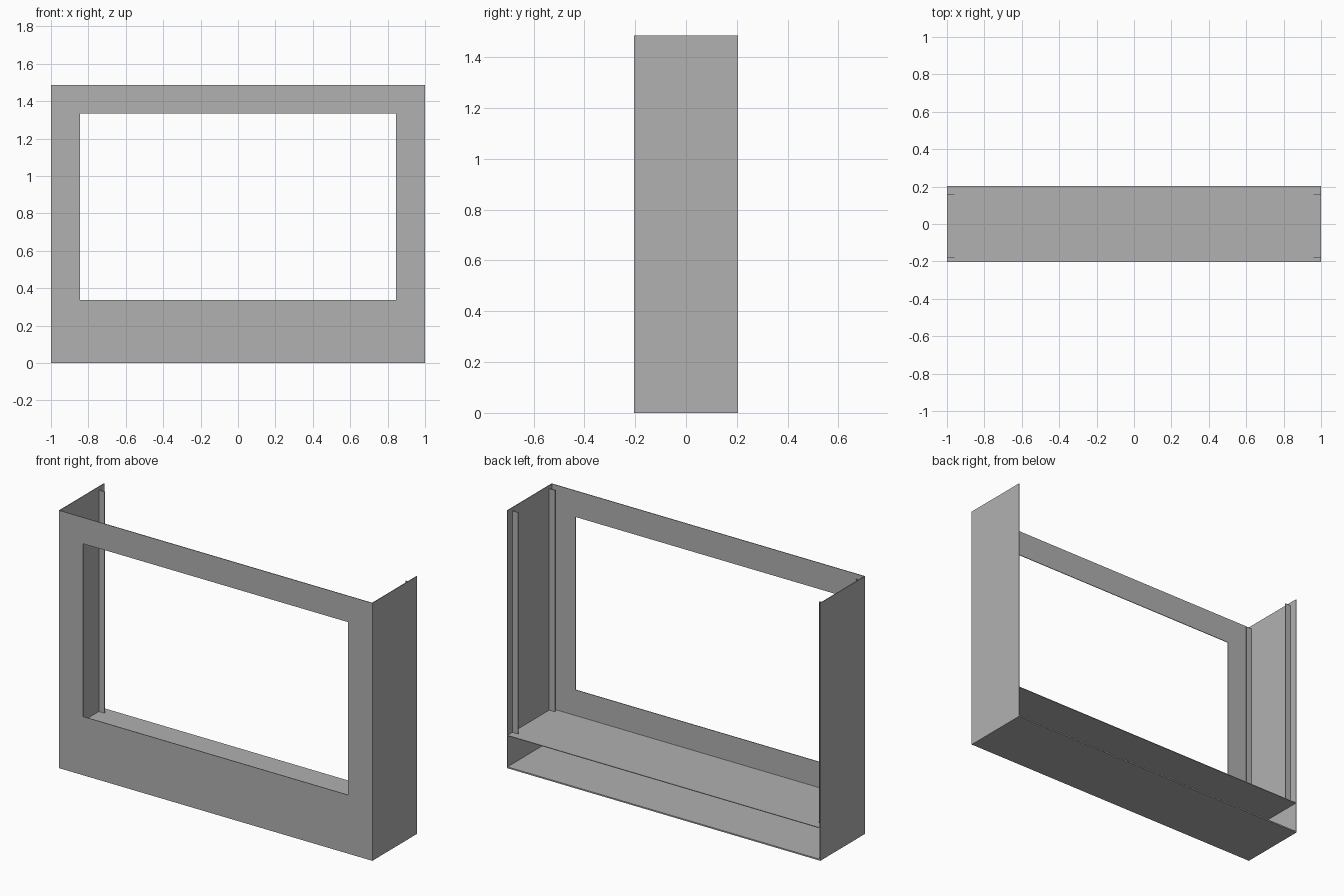
import bpy
import bmesh

if "Cube" in bpy.data.objects:
    bpy.data.objects.remove(bpy.data.objects["Cube"], do_unlink=True)

# Overall dimensions
HALF_W, HALF_D, HEIGHT = 1.0, 0.204, 1.486
SHEET = 0.004
SHELF_Z = 0.19
RAIL_TOP, RAIL_W = 1.467, 0.04

grey = bpy.data.materials.new("plain grey")
grey.use_nodes = True
colour = (0.44, 0.44, 0.44, 1)
grey.diffuse_color = colour
grey.node_tree.nodes["Principled BSDF"].inputs["Base Color"].default_value = colour


def add_mesh(name, bm):
    bmesh.ops.recalc_face_normals(bm, faces=bm.faces[:])
    mesh = bpy.data.meshes.new(name)
    bm.to_mesh(mesh)
    bm.free()
    mesh.materials.append(grey)
    obj = bpy.data.objects.new(name, mesh)
    bpy.context.collection.objects.link(obj)
    return obj


def box(name, low, high):
    bm = bmesh.new()
    bmesh.ops.create_cube(bm, size=1)
    for v in bm.verts:
        v.co = [high[i] if v.co[i] > 0 else low[i] for i in range(3)]
    return add_mesh(name, bm)


def rectangle(bm, x, z0, z1, y):
    return [bm.verts.new(p) for p in
            ((-x, y, z0), (x, y, z0), (x, y, z1), (-x, y, z1))]


# Front sheet: a ring of faces around the window, extruded to sheet thickness
bm = bmesh.new()
outer = rectangle(bm, HALF_W, 0, HEIGHT, -HALF_D)
inner = rectangle(bm, 0.845, 0.338, 1.335, -HALF_D)
for i in range(4):
    j = (i + 1) % 4
    bm.faces.new((outer[i], outer[j], inner[j], inner[i]))
ring = bmesh.ops.extrude_face_region(bm, geom=bm.faces[:], use_keep_orig=True)
for v in ring["geom"]:
    if isinstance(v, bmesh.types.BMVert):
        v.co.y += SHEET
add_mesh("front_frame", bm)

# Base and raised shelf, both open at the back
inside = HALF_W - SHEET
box("base", (-inside, SHEET - HALF_D, 0), (inside, HALF_D, 0.008))
box("shelf", (-inside, SHEET - HALF_D, SHELF_Z - SHEET), (inside, HALF_D, SHELF_Z))

# Side walls with a front and a back guide rail on each inner face
for side, s in (("left", 1), ("right", -1)):
    a, b = sorted((s * HALF_W, s * inside))
    box(side + "_wall", (a, SHEET - HALF_D, 0), (b, HALF_D, HEIGHT))
    a, b = sorted((s * inside, s * (HALF_W - RAIL_W)))
    for place, y in (("front", -0.178), ("back", 0.157)):
        box(side + "_" + place + "_rail", (a, y - SHEET / 2, SHELF_Z),
            (b, y + SHEET / 2, RAIL_TOP))
